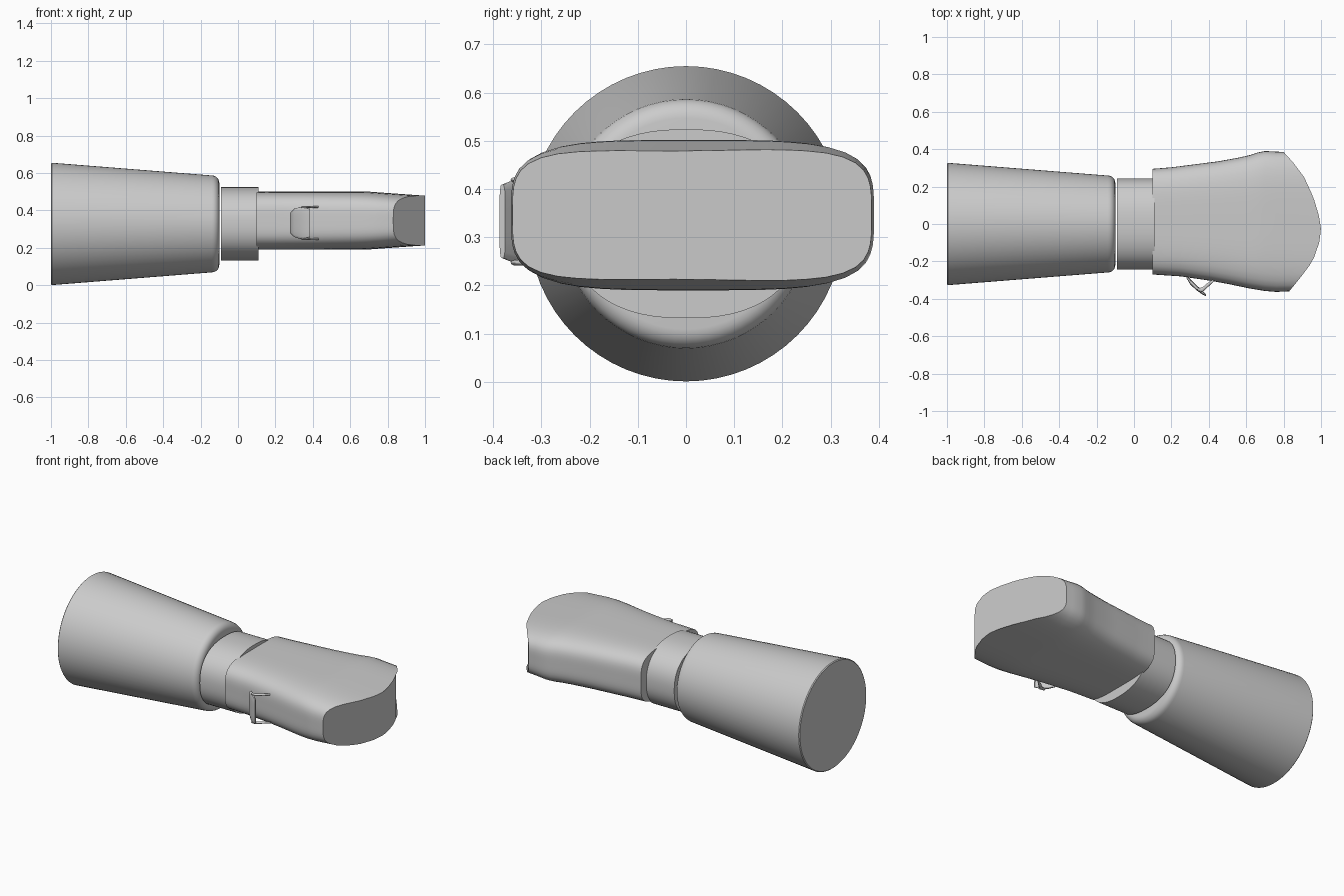
import bpy, bmesh, math
from mathutils import Vector

cube = bpy.data.objects.get("Cube")
if cube:
    bpy.data.objects.remove(cube)

grey = bpy.data.materials.new("light_grey")
grey.use_nodes = True
grey.diffuse_color = (0.6, 0.6, 0.6, 1)
grey.node_tree.nodes["Principled BSDF"].inputs["Base Color"].default_value = (0.6, 0.6, 0.6, 1)

AXIS = 0.328


def lerp(table, v):
    """Piecewise linear lookup in a sorted table of pairs."""
    for (a, p), (b, q) in zip(table, table[1:]):
        if v <= b:
            return p + (q - p) * max(0, (v - a) / (b - a))
    return table[-1][1]


def ring(x, ry, rz, power=2, cy=0, cz=AXIS, count=64):
    """Superellipse section across the x axis."""
    points = []
    for i in range(count):
        t = math.tau * i / count
        c, s = math.cos(t), math.sin(t)
        r = (abs(c) ** power + abs(s) ** power) ** (-1 / power)
        points.append(Vector((x, cy + ry * r * c, cz + rz * r * s)))
    return points


def loft(name, rings, angle=35):
    """Skin a row of sections and close both ends."""
    bm = bmesh.new()
    rows = [[bm.verts.new(p) for p in r] for r in rings]
    for a, b in zip(rows, rows[1:]):
        for i in range(len(a)):
            j = (i + 1) % len(a)
            bm.faces.new((a[i], a[j], b[j], b[i]))
    bm.faces.new(rows[0][::-1])
    bm.faces.new(rows[-1])
    bmesh.ops.recalc_face_normals(bm, faces=bm.faces)
    mesh = bpy.data.meshes.new(name)
    bm.to_mesh(mesh)
    bm.free()
    mesh.materials.append(grey)
    ob = bpy.data.objects.new(name, mesh)
    bpy.context.collection.objects.link(ob)
    bpy.ops.object.select_all(action="DESELECT")
    ob.select_set(True)
    bpy.context.view_layer.objects.active = ob
    bpy.ops.object.shade_smooth_by_angle(angle=math.radians(angle))
    return ob


# Tapered round handle with a rounded shoulder
profile = [(-1, 0.322), (-0.995, 0.327), (-0.14, 0.259)]
for k in range(1, 7):
    t = math.pi / 2 * k / 6
    profile.append((-0.14 + 0.04 * math.sin(t), 0.219 + 0.04 * math.cos(t)))
loft("handle", [ring(x, r, r) for x, r in profile])

# Oval collar
loft("collar", [ring(x, 0.243, 0.196, 2.4) for x in (-0.09, 0.11)])

# Flattened body that flares towards a bowed end
front_edge = [(0.1, -0.27), (0.25, -0.28), (0.4, -0.302), (0.5, -0.32), (0.62, -0.345),
              (0.7, -0.358), (0.76, -0.363), (0.83, -0.36)]
back_edge = [(0.1, 0.295), (0.2, 0.303), (0.45, 0.335), (0.6, 0.362), (0.66, 0.382),
             (0.7, 0.39), (0.8, 0.385)]
half_height = [(0.1, 0.156), (0.68, 0.156), (0.8, 0.147), (1, 0.133)]
end_bow = [(-0.36, 0.83), (-0.28, 0.895), (-0.2, 0.955), (-0.1, 0.99), (-0.03, 1),
           (0.04, 0.99), (0.14, 0.96), (0.25, 0.91), (0.33, 0.85), (0.385, 0.8)]


def body_ring(x):
    lo, hi = lerp(front_edge, x), lerp(back_edge, x)
    return ring(x, (hi - lo) / 2, lerp(half_height, x), 4, (hi + lo) / 2, 0.346)


sections = [body_ring(x) for x in (0.1, 0.2, 0.25, 0.32, 0.4, 0.45, 0.5, 0.56, 0.62, 0.66, 0.7, 0.76)]
tip = body_ring(0.83)
for p in tip:
    p.x = lerp(end_bow, p.y)
    p.z = 0.346 + (p.z - 0.346) * lerp(half_height, p.x) / lerp(half_height, 0.83)
loft("body", sections + [tip])

# Slanted thumb latch on the front edge
latch = []
for x, y, thick, tall in [(0.28, -0.28, 0.008, 0.055), (0.3, -0.308, 0.014, 0.075),
                          (0.33, -0.337, 0.014, 0.085), (0.36, -0.362, 0.011, 0.083),
                          (0.385, -0.381, 0.006, 0.076)]:
    latch.append(ring(x, thick, tall, 4, y, 0.333, 24))
loft("latch", latch)

# Two thin prongs that tie the latch back to the body
for side, label in ((1, "upper"), (-1, "lower")):
    prong = []
    for x, y, w in [(0.34, -0.35, 0.008), (0.365, -0.352, 0.012),
                    (0.39, -0.33, 0.012), (0.43, -0.298, 0.006)]:
        prong.append(ring(x, w, 0.006, 2, y, 0.333 + side * 0.086, 12))
    loft(label + "_prong", prong)
